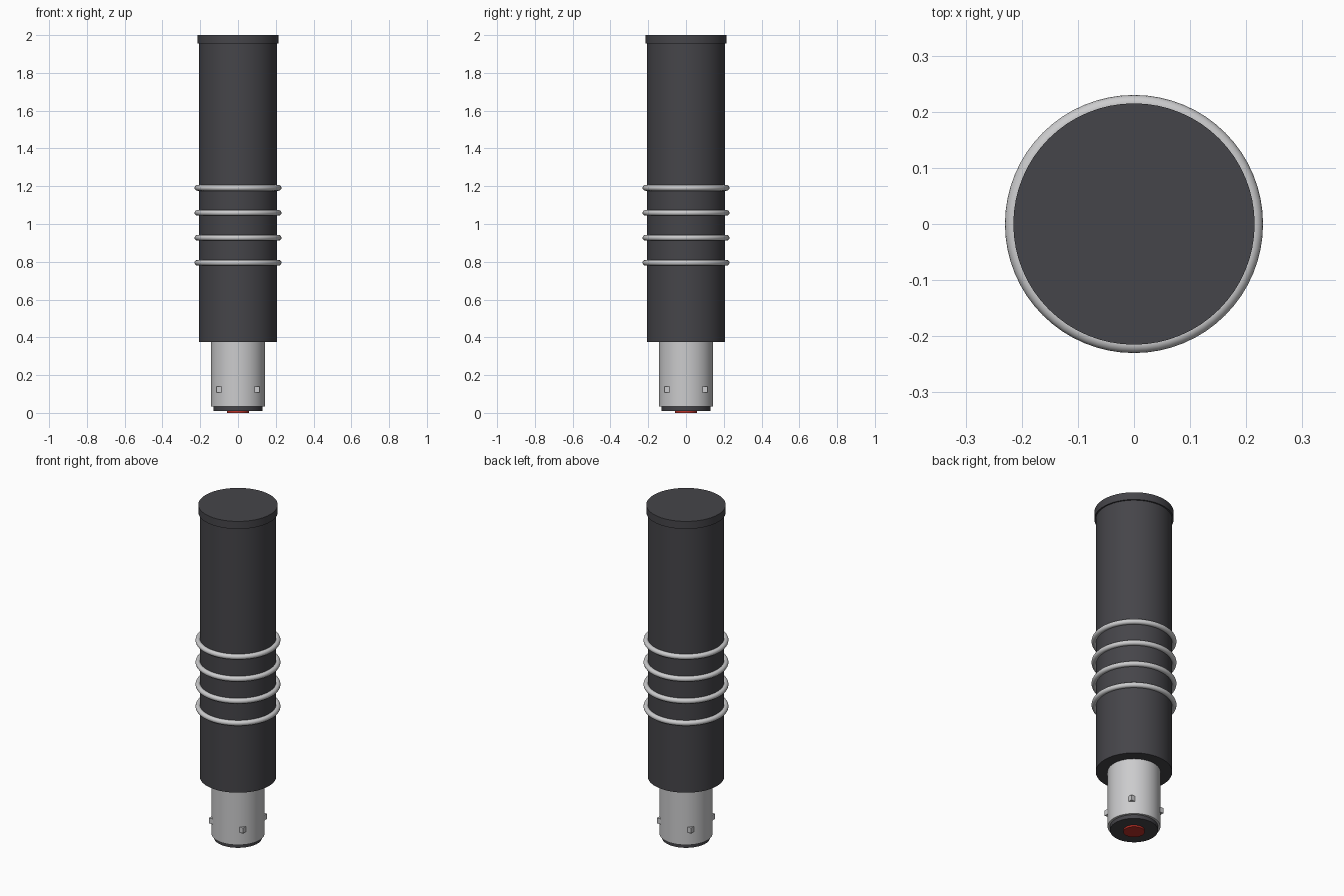
import bpy
import math

cube = bpy.data.objects.get("Cube")
if cube:
    bpy.data.objects.remove(cube, do_unlink=True)


def material(name, rgb):
    mat = bpy.data.materials.new(name)
    mat.use_nodes = True
    mat.diffuse_color = (*rgb, 1)
    mat.node_tree.nodes["Principled BSDF"].inputs["Base Color"].default_value = (*rgb, 1)
    return mat


charcoal = material("charcoal", (0.06, 0.059, 0.067))
silver = material("silver", (0.60, 0.60, 0.61))
red = material("red", (0.50, 0.03, 0.02))


def finish(name, mat):
    obj = bpy.context.object
    obj.name = name
    obj.data.materials.append(mat)
    bpy.ops.object.shade_smooth_by_angle(angle=math.radians(35))
    return obj


def cylinder(name, radius, bottom, top, mat, sides=64):
    bpy.ops.mesh.primitive_cylinder_add(
        vertices=sides, radius=radius, depth=top - bottom,
        location=(0, 0, (bottom + top) / 2))
    return finish(name, mat)


# Grip tube and its slightly wider end cap
cylinder("grip_tube", 0.207, 0.375, 1.96, charcoal)
cylinder("end_cap", 0.215, 1.955, 2.0, charcoal)

# Connector barrel, insulating disc and central contact
cylinder("connector_barrel", 0.143, 0.033, 0.38, silver)
cylinder("insulator_disc", 0.13, 0.01, 0.04, charcoal)
cylinder("contact", 0.058, 0.0, 0.02, red, sides=24)

# Evenly spaced grip rings
for i in range(4):
    bpy.ops.mesh.primitive_torus_add(
        major_radius=0.215, minor_radius=0.015, major_segments=64,
        minor_segments=16, location=(0, 0, 0.795 + i * 0.132))
    finish(f"grip_ring_{i + 1}", silver)

# Four locking pins around the barrel
for side, x in (("left", 1), ("right", -1)):
    for end, y in (("front", -1), ("back", 1)):
        bpy.ops.mesh.primitive_cube_add(size=1, location=(0.1 * x, 0.1 * y, 0.125))
        bpy.context.object.scale = (0.026, 0.026, 0.032)
        finish(f"locking_pin_{end}_{side}", silver)
